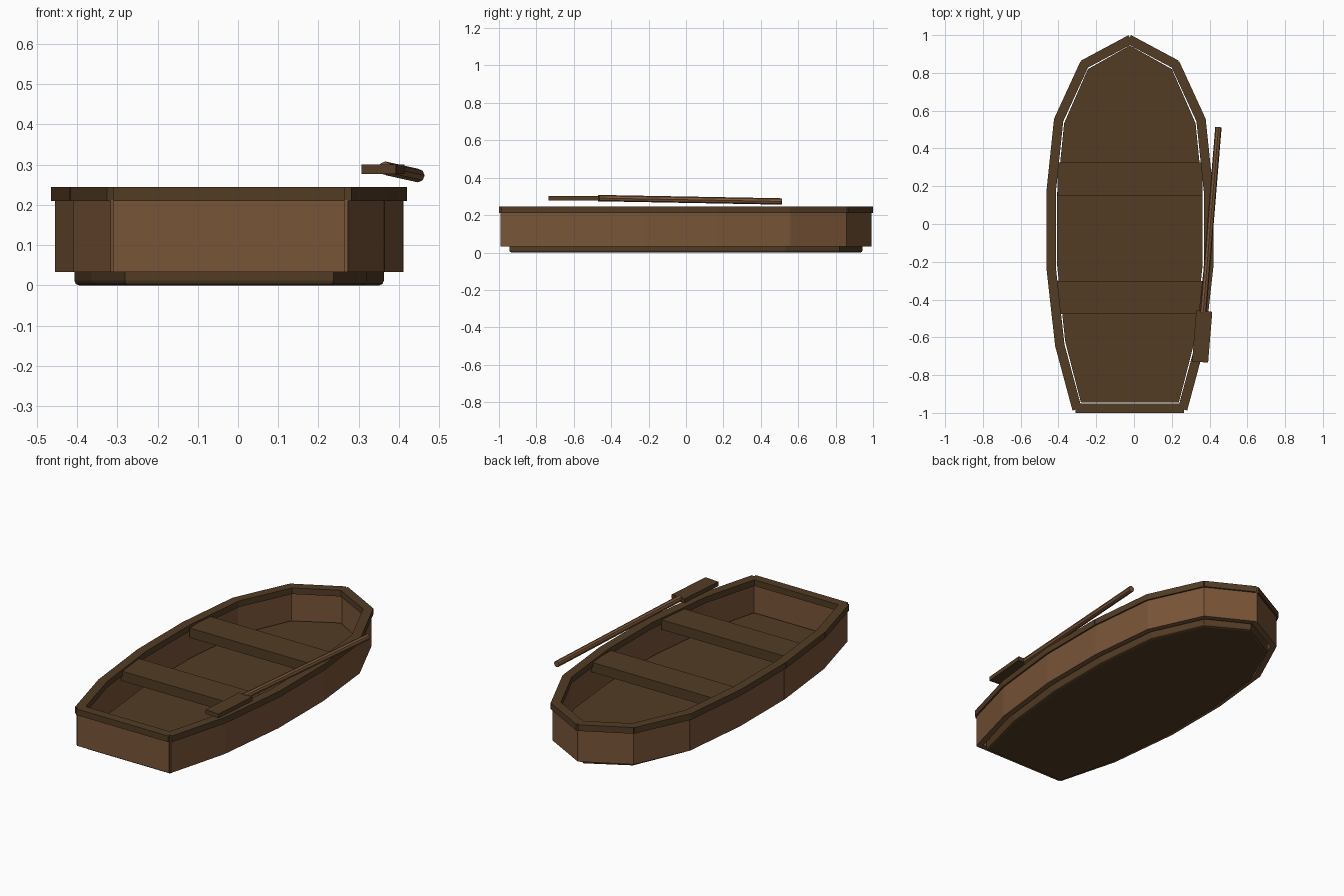
import bpy, bmesh, math
from mathutils import Vector, Matrix

cube = bpy.data.objects.get("Cube")
if cube:
    bpy.data.objects.remove(cube, do_unlink=True)

CX = -0.022  # centre line of the boat


def material(name, rgb):
    m = bpy.data.materials.new(name)
    m.use_nodes = True
    m.diffuse_color = (*rgb, 1)
    m.node_tree.nodes["Principled BSDF"].inputs["Base Color"].default_value = (*rgb, 1)
    return m


dark_wood = material("dark wood", (0.085, 0.045, 0.018))
light_wood = material("light wood", (0.19, 0.09, 0.039))


def finish(name, bm, mat):
    bmesh.ops.recalc_face_normals(bm, faces=bm.faces)
    mesh = bpy.data.meshes.new(name)
    bm.to_mesh(mesh)
    bm.free()
    mesh.materials.append(mat)
    ob = bpy.data.objects.new(name, mesh)
    bpy.context.collection.objects.link(ob)
    return ob


def add_box(bm, size, loc, angle=0):
    bmesh.ops.create_cube(bm, size=1, matrix=Matrix.Translation(loc)
                          @ Matrix.Rotation(angle, 4, "Z") @ Matrix.Diagonal((*size, 1)))


def box(name, size, loc, mat, angle=0):
    bm = bmesh.new()
    add_box(bm, size, loc, angle)
    return finish(name, bm, mat)


# Centre line of the planking: half outline from bow to stern, mirrored
half = [(0, 0.975), (0.241, 0.846), (0.377, 0.55), (0.417, 0.168),
        (0.417, -0.228), (0.371, -0.641), (0.281, -0.975)]
plan = [Vector(p) for p in half] + [Vector((-x, y)) for x, y in reversed(half[1:])]


def boards(name, thickness, z0, z1, mat):
    """One straight board along each side of the plan."""
    bm = bmesh.new()
    for i, p in enumerate(plan):
        side = p - plan[i - 1]
        mid = (p + plan[i - 1]) / 2
        add_box(bm, (side.length + 0.012, thickness, z1 - z0),
                (mid.x + CX, mid.y, (z0 + z1) / 2), math.atan2(side.y, side.x))
    return finish(name, bm, mat)


boards("hull_wall", 0.032, 0.033, 0.212, light_wood)
boards("top_rail", 0.05, 0.21, 0.245, dark_wood)

# Floor slab with a rounded lower edge
bm = bmesh.new()
base = bm.faces.new([bm.verts.new((p.x * 0.923 + CX, p.y * 0.969, 0)) for p in plan])
lower = list(base.edges)
top = bmesh.ops.extrude_face_region(bm, geom=[base], use_keep_orig=True)
bmesh.ops.translate(bm, vec=(0, 0, 0.062),
                    verts=[v for v in top["geom"] if isinstance(v, bmesh.types.BMVert)])
bmesh.ops.bevel(bm, geom=lower, offset=0.012, segments=2, profile=0.5, affect="EDGES")
finish("floor", bm, dark_wood)

# Two bench seats
for name, y in (("rear_seat", -0.388), ("front_seat", 0.237)):
    box(name, (0.768, 0.175, 0.055), (CX, y, 0.2075), dark_wood)

# Oar resting along the left rail
start, end = Vector((0.366, -0.47, 0.291)), Vector((0.447, 0.513, 0.273))
axis = end - start
bm = bmesh.new()
bmesh.ops.create_cone(bm, cap_ends=True, segments=8, radius1=0.017, radius2=0.017,
                      depth=axis.length,
                      matrix=Matrix.Translation((start + end) / 2)
                      @ axis.to_track_quat("Z", "Y").to_matrix().to_4x4())
finish("oar_shaft", bm, light_wood)
box("oar_blade", (0.085, 0.27, 0.024), (0.361, -0.596, 0.289), dark_wood,
    -math.atan2(axis.x, axis.y))
